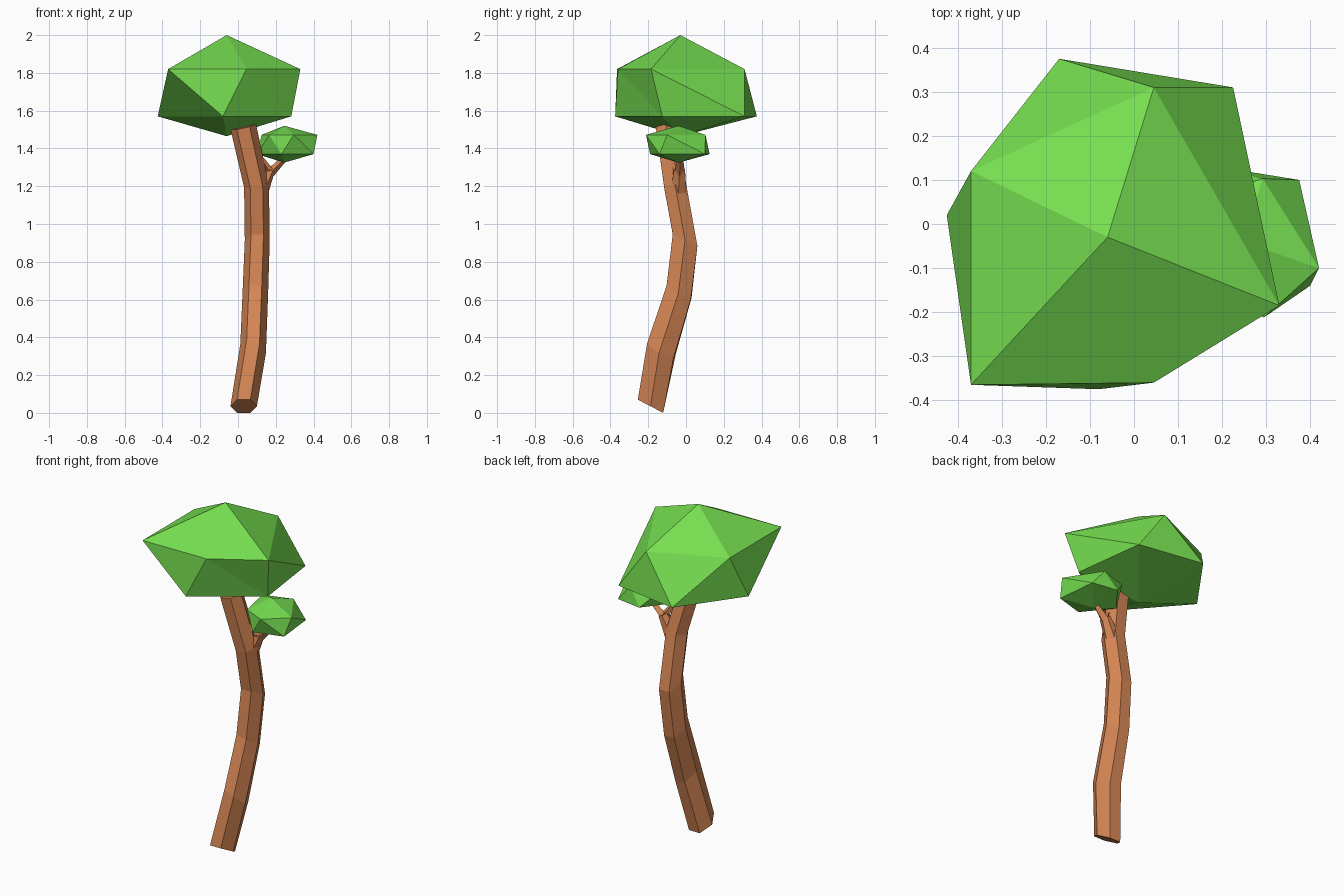
import bpy, math
from mathutils import Vector

if "Cube" in bpy.data.objects:
    bpy.data.objects.remove(bpy.data.objects["Cube"])


def material(name, rgb):
    m = bpy.data.materials.new(name)
    m.diffuse_color = (*rgb, 1)
    m.use_nodes = True
    m.node_tree.nodes["Principled BSDF"].inputs["Base Color"].default_value = m.diffuse_color
    return m


def add_mesh(name, verts, faces, mat):
    me = bpy.data.meshes.new(name)
    me.from_pydata(verts, [], faces)
    me.materials.append(mat)
    ob = bpy.data.objects.new(name, me)
    bpy.context.collection.objects.link(ob)
    return ob


def tube(name, rings, sides, mat):
    """Loft a polygon through rings of (centre, normal, x radius, y radius)."""
    verts, faces = [], []
    for centre, normal, rx, ry in rings:
        n = Vector(normal).normalized()
        u = Vector((1, 0, 0))
        u = (u - n * u.dot(n)).normalized()
        v = n.cross(u)
        for k in range(sides):
            a = math.tau * k / sides
            verts.append(Vector(centre) + u * rx * math.cos(a) + v * ry * math.sin(a))
    for r in range(len(rings) - 1):
        for k in range(sides):
            a, b = r * sides + k, r * sides + (k + 1) % sides
            faces.append((a, b, b + sides, a + sides))
    faces.append(tuple(reversed(range(sides))))
    faces.append(tuple(range(len(verts) - sides, len(verts))))
    return add_mesh(name, verts, faces, mat)


def canopy(name, top, bottom, upper, z_upper, lower, z_lower, mat):
    """Uneven icosahedron: two poles and two staggered rings of five."""
    verts = [top, bottom]
    verts += [(x, y, z_upper) for x, y in upper]
    verts += [(x, y, z_lower) for x, y in lower]
    faces = []
    for i in range(5):
        j = (i + 1) % 5
        u, un, l, ln = 2 + i, 2 + j, 7 + i, 7 + j
        faces += [(0, u, un), (u, l, un), (l, ln, un), (1, ln, l)]
    return add_mesh(name, verts, faces, mat)


green = material("leaf_green", (0.18, 0.73, 0.08))
brown = material("bark_brown", (0.67, 0.24, 0.09))

# Swaying six-sided trunk
tube("trunk", [
    ((0.03, -0.188, 0.035), (0, 0.07, 0.135), 0.07, 0.087),
    ((0.08, -0.13, 0.34), (0.05, 0.06, 0.11), 0.073, 0.092),
    ((0.092, -0.037, 0.64), (0.01, 0.04, 0.07), 0.068, 0.085),
    ((0.102, -0.005, 0.915), (0, 0.03, 0.065), 0.066, 0.083),
    ((0.098, -0.057, 1.20), (-0.1, -0.1, 1), 0.066, 0.068),
    ((0.028, -0.105, 1.515), (-0.22, -0.15, 1), 0.069, 0.063),
], 6, brown)

# Side branch with two twigs
tube("branch", [
    ((0.115, -0.04, 1.17), (0.3, 0, 1), 0.045, 0.045),
    ((0.172, -0.035, 1.285), (0.4, 0, 1), 0.024, 0.035),
], 6, brown)
tube("outer_twig", [
    ((0.165, -0.035, 1.265), (0.8, 0, 1), 0.026, 0.03),
    ((0.245, -0.03, 1.345), (0.8, 0, 1), 0.015, 0.015),
], 4, brown)
tube("inner_twig", [
    ((0.175, -0.04, 1.27), (-0.8, -0.3, 1), 0.022, 0.025),
    ((0.125, -0.07, 1.345), (-0.6, -0.3, 1), 0.013, 0.013),
], 4, brown)

# Large crown
canopy("main_canopy", (-0.06, -0.03, 2.0), (-0.06, -0.03, 1.465),
       [(0.33, -0.185), (0.045, 0.31), (-0.37, 0.12), (-0.37, -0.365), (0.045, -0.36)], 1.82,
       [(0.225, 0.31), (-0.17, 0.375), (-0.425, 0.02), (-0.08, -0.375), (0.282, -0.125)], 1.57,
       green)

# Small leaf clump on the branch
canopy("small_canopy", (0.245, -0.04, 1.52), (0.245, -0.04, 1.325),
       [(0.42, -0.10), (0.292, 0.103), (0.125, 0.05), (0.165, -0.15), (0.295, -0.212)], 1.472,
       [(0.375, 0.10), (0.22, 0.125), (0.10, -0.03), (0.23, -0.19), (0.40, -0.14)], 1.37,
       green)
